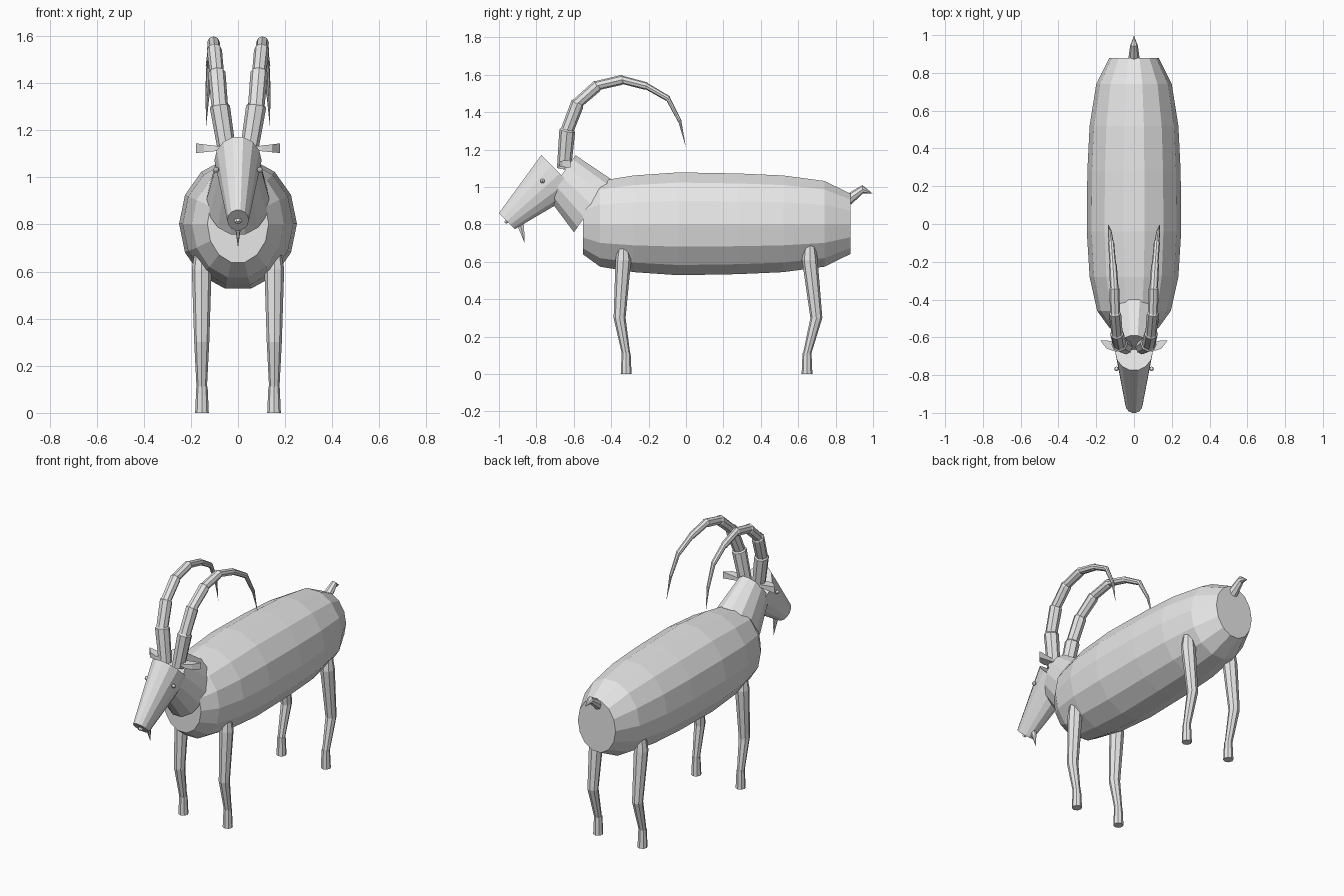
import bpy, bmesh, math
from mathutils import Vector

if "Cube" in bpy.data.objects:
    bpy.data.objects.remove(bpy.data.objects["Cube"])

GREY = (0.8, 0.8, 0.8, 1)
mat = bpy.data.materials.new("light_grey")
mat.use_nodes = True
mat.diffuse_color = GREY
mat.node_tree.nodes["Principled BSDF"].inputs["Base Color"].default_value = GREY


def finish(name, bm):
    bmesh.ops.remove_doubles(bm, verts=bm.verts, dist=0.0004)
    bmesh.ops.recalc_face_normals(bm, faces=bm.faces)
    mesh = bpy.data.meshes.new(name)
    bm.to_mesh(mesh)
    bm.free()
    mesh.materials.append(mat)
    ob = bpy.data.objects.new(name, mesh)
    bpy.context.collection.objects.link(ob)
    return ob


def loft(name, rings, sides, side=1):
    """Skin a tube through rings of (centre, normal, half width, half depth)."""
    bm = bmesh.new()
    loops = []
    for centre, normal, rx, rv in rings:
        n = Vector(normal).normalized()
        u = (Vector((1, 0, 0)) - n * n.x).normalized()
        v = n.cross(u)
        loop = []
        for i in range(sides):
            a = math.tau * i / sides
            p = Vector(centre) + u * rx * math.cos(a) + v * rv * math.sin(a)
            p.x *= side
            loop.append(bm.verts.new(p))
        loops.append(loop)
    for a, b in zip(loops, loops[1:]):
        for i in range(sides):
            j = (i + 1) % sides
            bm.faces.new((a[i], a[j], b[j], b[i]))
    bm.faces.new(loops[0])
    bm.faces.new(loops[-1])
    return finish(name, bm)


# Barrel body: station along y, half width, half height
body = [(-.55, .13, .168), (-.46, .195, .235), (-.28, .235, .265), (-.04, .25, .282),
        (.28, .247, .276), (.52, .235, .265), (.74, .2, .235), (.88, .13, .165)]
loft("body", [((0, y, .803), (0, 1, 0), w, h) for y, w, h in body], 14)

# Neck and head
neck_dir = (0, -.82, .57)
loft("neck", [((0, -.5, .9), neck_dir, .135, .178),
              ((0, -.667, 1.06), neck_dir, .09, .137)], 14)
head_dir = (0, -1, -1)
loft("head", [((0, -.675, 1.072), head_dir, .1, .143),
              ((0, -.957, .818), head_dir, .046, .062)], 14)
loft("nose", [((0, -.95, .825), head_dir, .02, .015),
              ((0, -.967, .808), head_dir, .012, .008)], 6)
loft("beard", [((0, -.885, .8), (0, 0, -1), .014, .022),
               ((0, -.863, .7), (0, 0, -1), 0, 0)], 6)

# Tail
loft("tail", [((0, .865, .93), (0, .8, .6), .032, .03),
              ((0, .945, .988), (0, 1, .1), .02, .022),
              ((0, .998, .965), (0, 1, -.5), 0, 0)], 8)

# Horn path: x, y, z, radius at each ridge
horn = [(.045, -.652, 1.1, .038), (.077, -.635, 1.3, .043), (.09, -.58, 1.445, .037),
        (.1, -.475, 1.54, .032), (.104, -.345, 1.572, .027), (.112, -.215, 1.54, .021),
        (.121, -.1, 1.475, .016), (.129, -.035, 1.355, .01), (.136, 0, 1.21, 0)]
horn_rings = []
for i, (x, y, z, r) in enumerate(horn):
    before, after = horn[max(i - 1, 0)], horn[min(i + 1, len(horn) - 1)]
    direction = Vector(after[:3]) - Vector(before[:3])
    centre = Vector((x, y, z))
    horn_rings.append((centre, direction, r, r))
    if 0 < i < len(horn) - 1:
        # Step in just past each ridge
        past = centre + direction.normalized() * .008
        horn_rings.append((past, direction, r * .82, r * .82))

# Leg joints: offset along y, height, radius
front_leg = [(0, .68, .03), (0, .61, .042), (-.02, .3, .032), (.015, .105, .022)]
back_leg = [(0, .69, .03), (0, .61, .042), (.035, .3, .032), (-.015, .105, .022)]

for side, label in ((1, "left"), (-1, "right")):
    loft(label + "_horn", horn_rings, 8, side)

    # Ear: flat wedge curving out to a tip
    bm = bmesh.new()
    outline = [(.06, -.62), (.178, -.617), (.145, -.66), (.1, -.675), (.06, -.67)]
    low = [bm.verts.new((side * x, y, 1.115 - .1 * (x - .06))) for x, y in outline]
    high = [bm.verts.new((side * x, y, 1.13 + .12 * (x - .06))) for x, y in outline]
    bm.faces.new(low)
    bm.faces.new(high)
    for i in range(len(outline)):
        j = (i + 1) % len(outline)
        bm.faces.new((low[i], low[j], high[j], high[i]))
    finish(label + "_ear", bm)

    # Eye
    bm = bmesh.new()
    bmesh.ops.create_uvsphere(bm, u_segments=8, v_segments=6, radius=.012)
    bmesh.ops.translate(bm, verts=bm.verts, vec=(side * .093, -.767, 1.032))
    finish(label + "_eye", bm)

    # Legs and hooves
    for part, y0, joints in (("front", -.335, front_leg), ("back", .662, back_leg)):
        rings = [((.154, y0 + dy, z), (0, 0, -1), r, r) for dy, z, r in joints]
        loft(f"{label}_{part}_leg", rings, 8, side)
        y = y0 + joints[-1][0]
        loft(f"{label}_{part}_hoof", [((.153, y, .112), (0, 0, -1), .024, .024),
                                      ((.153, y, 0), (0, 0, -1), .029, .029)], 8, side)
